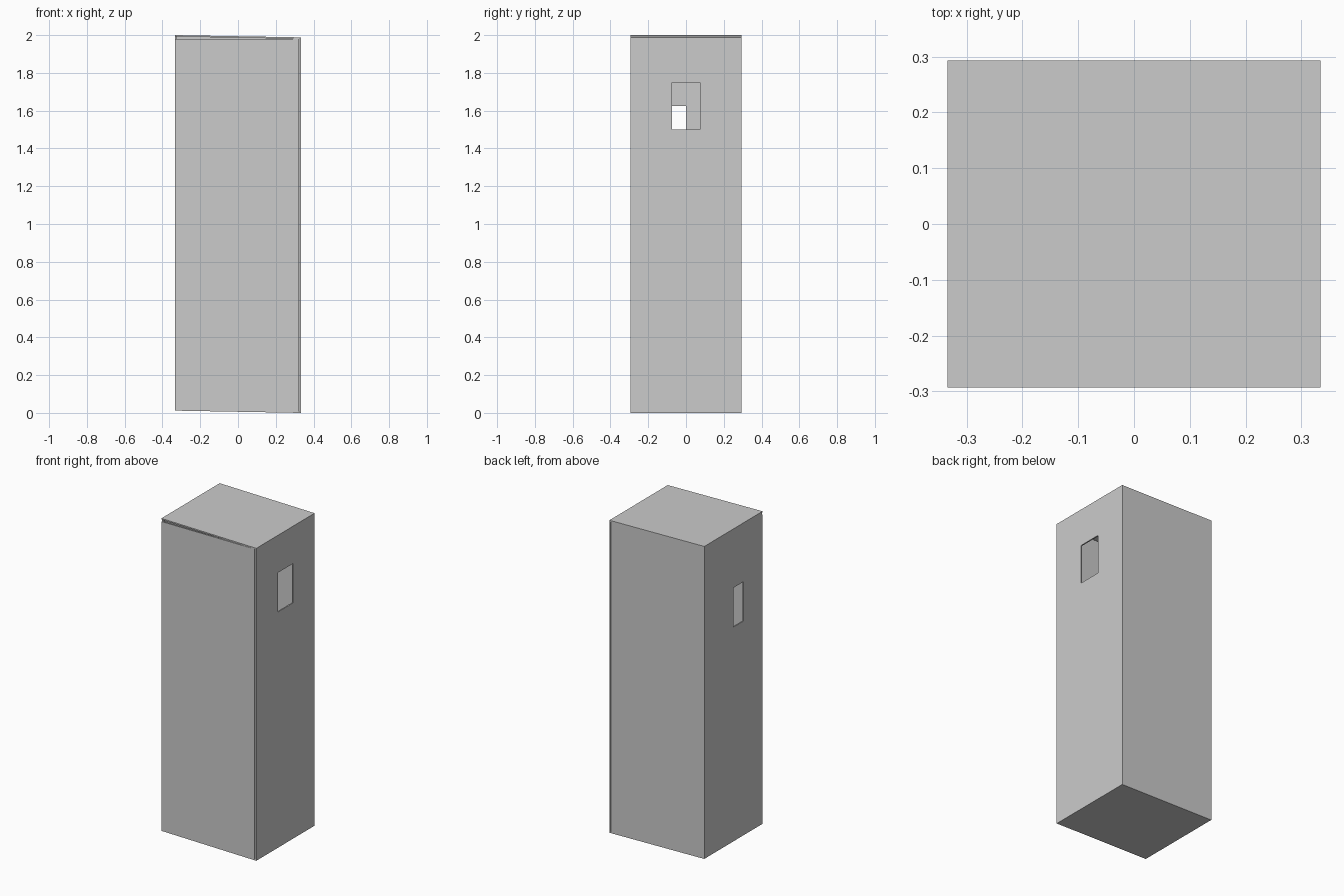
import bpy
import bmesh

if "Cube" in bpy.data.objects:
    bpy.data.objects.remove(bpy.data.objects["Cube"])

T = 0.008          # panel thickness
W, D = 0.334, 0.293  # half width, half depth
SLOPE = 0.018      # lid and base fall slightly towards the right


def panel(name, x, y, z, slant_top=True, slant_bottom=True):
    """Thin board; its ends can follow the slope of the lid and base."""
    bm = bmesh.new()
    bmesh.ops.create_cube(bm, size=1)
    for v in bm.verts:
        upper = v.co.z > 0
        px = x[1] if v.co.x > 0 else x[0]
        py = y[1] if v.co.y > 0 else y[0]
        pz = z[1] if upper else z[0]
        if slant_top if upper else slant_bottom:
            pz -= SLOPE * px
        v.co = (px, py, pz)
    mesh = bpy.data.meshes.new(name)
    bm.to_mesh(mesh)
    bm.free()
    obj = bpy.data.objects.new(name, mesh)
    bpy.context.collection.objects.link(obj)
    return obj


def cut_window(wall, y, z):
    """Rectangular opening through a side wall."""
    xs = [v.co.x for v in wall.data.vertices]
    cutter = panel(wall.name + "_cutter", (min(xs) - 0.05, max(xs) + 0.05),
                   y, z, False, False)
    cutter.hide_render = True
    cutter.hide_viewport = True
    cutter.display_type = 'WIRE'
    mod = wall.modifiers.new("window", 'BOOLEAN')
    mod.operation = 'DIFFERENCE'
    mod.solver = 'EXACT'
    mod.object = cutter


low, high = 0.006 + T, 1.994 - T  # wall ends at the centre line

# Sloping lid and base
panel("lid", (-W, W), (-D, D), (high, 1.994))
panel("base", (-W, W), (-D, D), (0.006, low))

# Front and back walls, stopping just short of the right wall
panel("front_wall", (-W, W - T - 0.003), (-D, -D + T), (low, 1.98), slant_top=False)
panel("back_wall", (-W, W - T - 0.003), (D - T, D), (low, high))

# Side walls with offset windows
left = panel("left_wall", (-W, -W + T), (-D + T, D - T), (low, high))
right = panel("right_wall", (W - T, W), (-D, D), (low, high))
cut_window(right, (-0.075, 0.075), (1.5, 1.75))
cut_window(left, (-0.1, 0.0), (1.375, 1.625))
